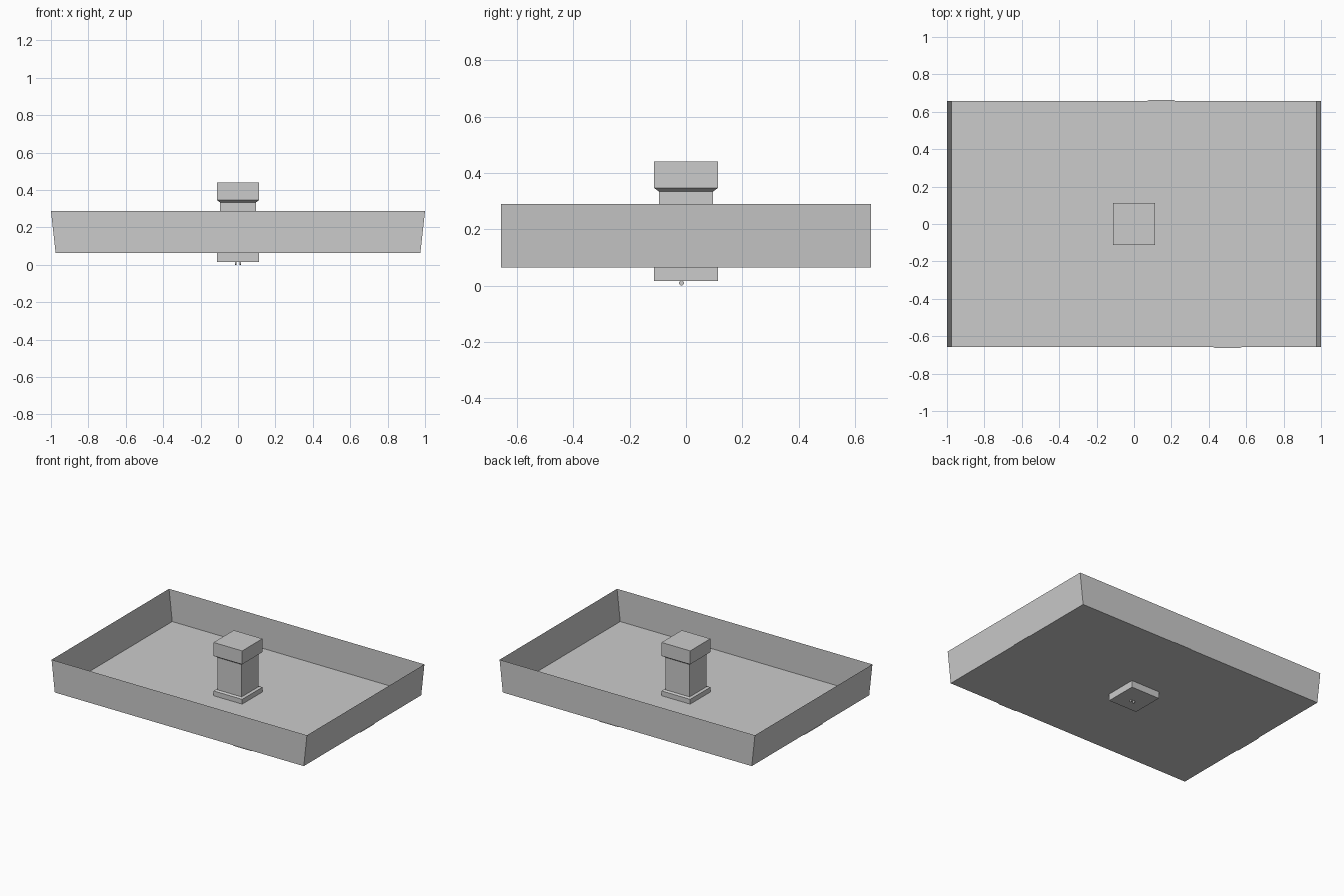
import bpy, bmesh, math

if "Cube" in bpy.data.objects:
    bpy.data.objects.remove(bpy.data.objects["Cube"])


def make_object(name, bm):
    mesh = bpy.data.meshes.new(name)
    bm.to_mesh(mesh)
    bm.free()
    obj = bpy.data.objects.new(name, mesh)
    bpy.context.collection.objects.link(obj)
    return obj


def square_stack(name, levels, capped=True):
    """Loft rectangles given as (half x, half y, z)."""
    bm = bmesh.new()
    rings = [[bm.verts.new((sx * hx, sy * hy, z))
              for sx, sy in ((-1, -1), (1, -1), (1, 1), (-1, 1))]
             for hx, hy, z in levels]
    bm.faces.new(rings[0][::-1])
    for low, high in zip(rings, rings[1:]):
        for i in range(4):
            j = (i + 1) % 4
            bm.faces.new((low[i], low[j], high[j], high[i]))
    if capped:
        bm.faces.new(rings[-1])
    return make_object(name, bm)


# Thin open tray: end walls flare, long walls are vertical
square_stack("tray", [(0.975, 0.657, 0.064), (1.0, 0.657, 0.289)], capped=False)

# Central post with wider foot and cap
square_stack("post", [
    (0.112, 0.113, 0.016), (0.112, 0.113, 0.098), (0.095, 0.095, 0.104),
    (0.095, 0.095, 0.333), (0.112, 0.113, 0.346), (0.112, 0.113, 0.441)])


# Slight bulges of the floor sheet past the wall feet
def floor_lip(name, centre, along_x, outward, half_length):
    bm = bmesh.new()
    verts = []
    for along, out in ((-1, -0.004), (1, -0.004), (0.8, 0.005), (-0.8, 0.005)):
        a, o = along * half_length, out * outward
        dx, dy = (a, o) if along_x else (o, a)
        verts.append(bm.verts.new((centre[0] + dx, centre[1] + dy, 0.063)))
    face = bm.faces.new(verts)
    face.normal_update()
    if face.normal.z > 0:
        face.normal_flip()
    make_object(name, bm)


floor_lip("back_lip", (0.145, 0.657), True, 1, 0.085)
floor_lip("front_lip", (0.50, -0.657), True, -1, 0.085)
floor_lip("right_lip", (0.975, 0.05), False, 1, 0.09)
floor_lip("left_lip", (-0.975, -0.03), False, -1, 0.12)

# Two tiny round pegs under the foot
for side, x in (("left", -0.012), ("right", 0.012)):
    bpy.ops.mesh.primitive_cylinder_add(
        vertices=12, radius=0.009, depth=0.006,
        location=(x, -0.016, 0.009), rotation=(0, math.pi / 2, 0))
    bpy.context.object.name = side + "_peg"
